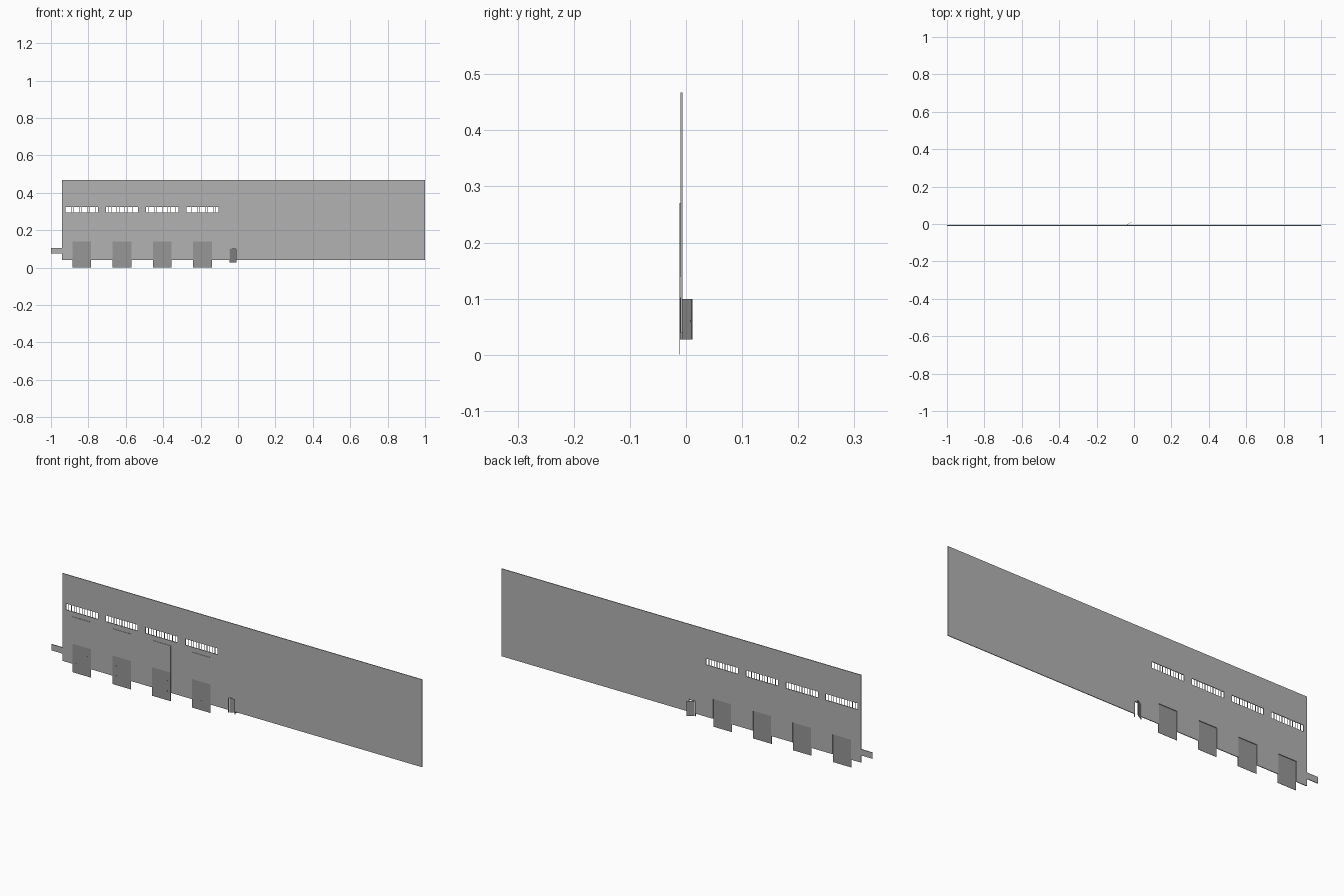
import bpy, bmesh, math
from mathutils import Matrix

if "Cube" in bpy.data.objects:
    bpy.data.objects.remove(bpy.data.objects["Cube"])

WALL_F, WALL_B = -0.0100, -0.0066      # wall front and back
FRONT = -0.0118                        # foremost plane
BAYS = [-0.835 + 0.215 * i for i in range(4)]
PANES = 12


def material(name, v):
    m = bpy.data.materials.new(name)
    m.diffuse_color = (v, v, v, 1)
    m.use_nodes = True
    m.node_tree.nodes["Principled BSDF"].inputs["Base Color"].default_value = m.diffuse_color
    return m


WALL_GREY = material("wall_grey", 0.45)
DOOR_GREY = material("door_grey", 0.31)


def add_object(name, bm, mat=WALL_GREY):
    me = bpy.data.meshes.new(name)
    bmesh.ops.recalc_face_normals(bm, faces=bm.faces[:])
    bm.to_mesh(me)
    bm.free()
    me.materials.append(mat)
    ob = bpy.data.objects.new(name, me)
    bpy.context.collection.objects.link(ob)
    return ob


def box(bm, x0, x1, y0, y1, z0, z1):
    m = Matrix.Translation(((x0 + x1) / 2, (y0 + y1) / 2, (z0 + z1) / 2))
    m = m @ Matrix.Diagonal((x1 - x0, y1 - y0, z1 - z0, 1))
    bmesh.ops.create_cube(bm, size=1, matrix=m)


def box_object(name, *bounds, mat=WALL_GREY):
    bm = bmesh.new()
    box(bm, *bounds)
    return add_object(name, bm, mat)


# Wall: grid of faces with openings left out, then extruded to thickness
holes = [(-0.043, -0.011, 0.04, 0.099)]
for x in BAYS:
    holes.append((x - 0.049, x + 0.049, 0.04, 0.137))
    holes.append((x - 0.086, x + 0.086, 0.294, 0.324))
xs = sorted({round(v, 5) for h in holes for v in h[:2]} | {-0.94, 1.0})
zs = sorted({v for h in holes for v in h[2:]} | {0.04, 0.467})
bm = bmesh.new()
grid = [[bm.verts.new((x, WALL_F, z)) for z in zs] for x in xs]
for i in range(len(xs) - 1):
    for j in range(len(zs) - 1):
        cx, cz = (xs[i] + xs[i + 1]) / 2, (zs[j] + zs[j + 1]) / 2
        if not any(a < cx < b and c < cz < d for a, b, c, d in holes):
            bm.faces.new((grid[i][j], grid[i + 1][j], grid[i + 1][j + 1], grid[i][j + 1]))
bmesh.ops.delete(bm, geom=[v for v in bm.verts if not v.link_faces], context='VERTS')
ext = bmesh.ops.extrude_face_region(bm, geom=bm.faces[:], use_keep_orig=True)
for v in ext['geom']:
    if isinstance(v, bmesh.types.BMVert):
        v.co.y = WALL_B
add_object("wall", bm)

# Side rail stub at the left end
box_object("side_rail", -1.0, -0.94, WALL_F, WALL_B, 0.075, 0.105)

for n, x in enumerate(BAYS, 1):
    # Loading door, with small bolts on its face
    bm = bmesh.new()
    box(bm, x - 0.05, x + 0.05, FRONT + 0.0003, FRONT + 0.0013, 0, 0.139)
    for bx in (-0.03, 0, 0.03):
        for bz in (0.045, 0.095):
            box(bm, x + bx - 0.0015, x + bx + 0.0015, FRONT, FRONT + 0.0005, bz - 0.0015, bz + 0.0015)
    add_object(f"loading_door_{n}", bm, DOOR_GREY)
    # Raised panel above it
    box_object(f"upper_panel_{n}", x - 0.05, x + 0.05, FRONT, WALL_F, 0.139, 0.27)
    # Window mullions
    bm = bmesh.new()
    for k in range(1, PANES):
        mx = x - 0.086 + 0.172 * k / PANES
        box(bm, mx - 0.0008, mx + 0.0008, WALL_F + 0.0005, WALL_B - 0.0005, 0.294, 0.324)
    add_object(f"window_mullions_{n}", bm)

# Entrance frame
bm = bmesh.new()
for x0, x1, z0, z1 in ((-0.046, -0.043, 0.027, 0.102), (-0.011, -0.008, 0.027, 0.102),
                       (-0.043, -0.011, 0.099, 0.102)):
    box(bm, x0, x1, WALL_F - 0.0005, WALL_B + 0.0005, z0, z1)
add_object("entrance_frame", bm, DOOR_GREY)

# Entrance door, swung open to the back, with handle
bm = bmesh.new()
box(bm, 0, 0.0355, -0.0012, 0, 0.027, 0.099)
box(bm, 0.030, 0.033, -0.002, 0.0006, 0.058, 0.062)
bmesh.ops.transform(bm, verts=bm.verts[:],
                    matrix=Matrix.Translation((-0.0425, -0.0065, 0)) @ Matrix.Rotation(math.radians(30), 4, 'Z'))
add_object("entrance_door", bm, DOOR_GREY)
